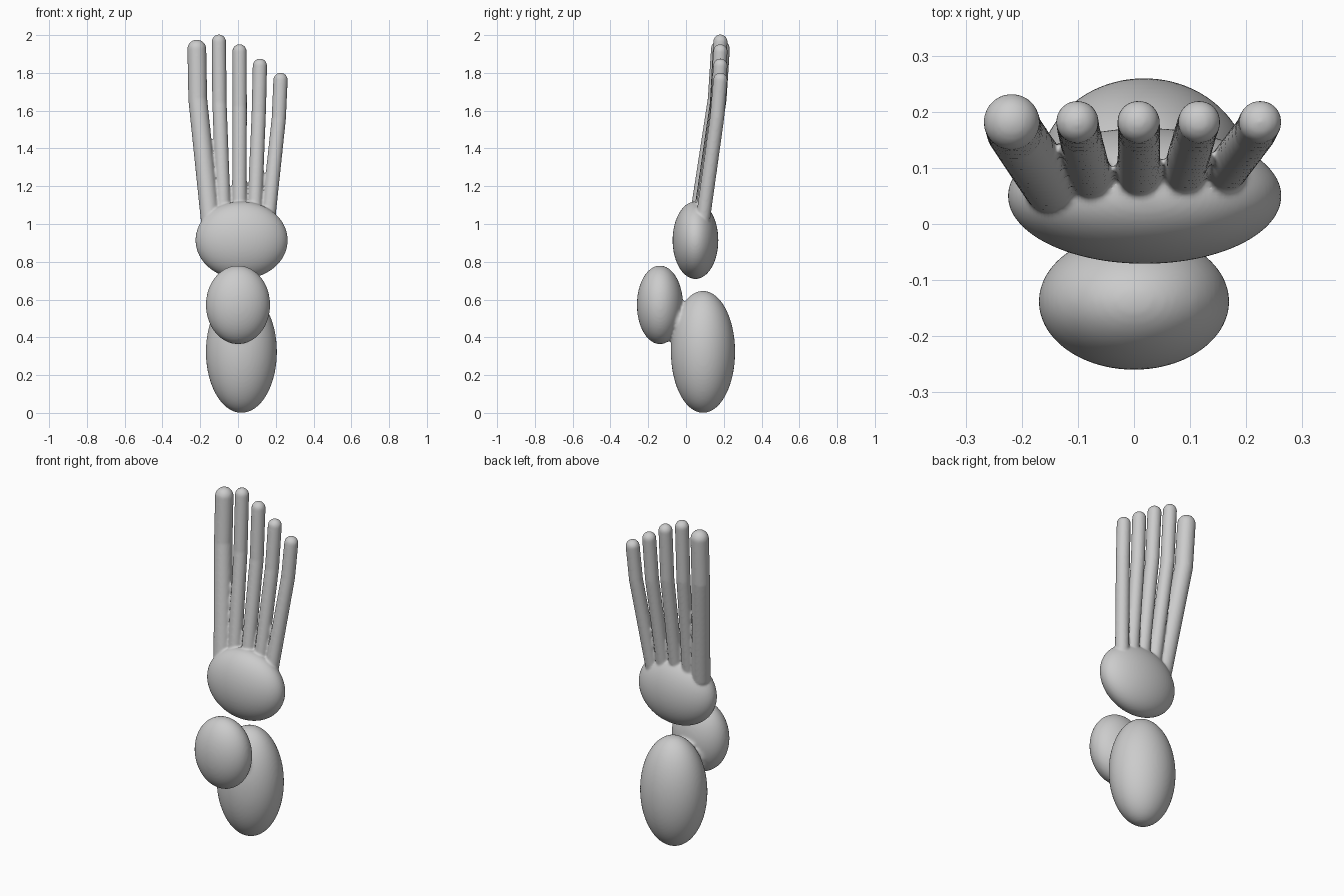
import bpy, bmesh
from mathutils import Matrix, Vector

if "Cube" in bpy.data.objects:
    bpy.data.objects.remove(bpy.data.objects["Cube"])


def ellipsoid(bm, c, r, rot=Matrix()):
    m = Matrix.Translation(c) @ rot @ Matrix.Diagonal((*r, 1))
    bmesh.ops.create_uvsphere(bm, u_segments=64, v_segments=40, radius=1, matrix=m)


def capsule(bm, a, b, ra, rb):
    # tapered rod with round ends
    a, b = Vector(a), Vector(b)
    d = b - a
    rot = d.to_track_quat('Z', 'Y').to_matrix().to_4x4()
    bmesh.ops.create_cone(bm, cap_ends=True, segments=32, radius1=ra, radius2=rb,
                          depth=d.length, matrix=Matrix.Translation((a + b) / 2) @ rot)
    for p, r in ((a, ra), (b, rb)):
        bmesh.ops.create_uvsphere(bm, u_segments=32, v_segments=20, radius=r,
                                  matrix=Matrix.Translation(p) @ rot)


def fused(name, bm, voxel, passes):
    # merge overlapping volumes into one softly blended skin
    me = bpy.data.meshes.new(name)
    bm.to_mesh(me)
    bm.free()
    ob = bpy.data.objects.new(name, me)
    bpy.context.collection.objects.link(ob)
    rm = ob.modifiers.new("fuse", 'REMESH')
    rm.mode = 'VOXEL'
    rm.voxel_size = voxel
    rm.use_smooth_shade = True
    sm = ob.modifiers.new("blend", 'SMOOTH')
    sm.factor = 0.5
    sm.iterations = passes
    return ob


# heel bone and ankle bone with a small fillet between them
bm = bmesh.new()
ellipsoid(bm, (0.018, 0.09, 0.323), (0.188, 0.17, 0.323))
ellipsoid(bm, (0, -0.138, 0.572), (0.17, 0.122, 0.208))
ellipsoid(bm, (0.008, -0.045, 0.49), (0.10, 0.04, 0.105))
fused("heel_and_ankle_bones", bm, 0.008, 8)

# midfoot with five toe rays: base, knuckle, tip, radius
bm = bmesh.new()
ellipsoid(bm, (0.019, 0.05, 0.914), (0.244, 0.121, 0.205))
rays = [
    ((-0.148, 0.068, 1.03), (-0.213, 0.165, 1.66), (-0.218, 0.182, 1.926), 0.050),
    ((-0.075, 0.075, 1.03), (-0.098, 0.164, 1.64), (-0.101, 0.182, 1.965), 0.038),
    ((0.008, 0.077, 1.03), (0.009, 0.164, 1.62), (0.008, 0.182, 1.914), 0.038),
    ((0.087, 0.083, 1.03), (0.110, 0.164, 1.59), (0.116, 0.182, 1.838), 0.038),
    ((0.160, 0.090, 1.03), (0.216, 0.164, 1.56), (0.225, 0.182, 1.763), 0.038),
]
for base, knuckle, tip, r in rays:
    capsule(bm, base, knuckle, r, r)
    capsule(bm, knuckle, tip, r, r)
fused("midfoot_and_toes", bm, 0.0065, 4)
